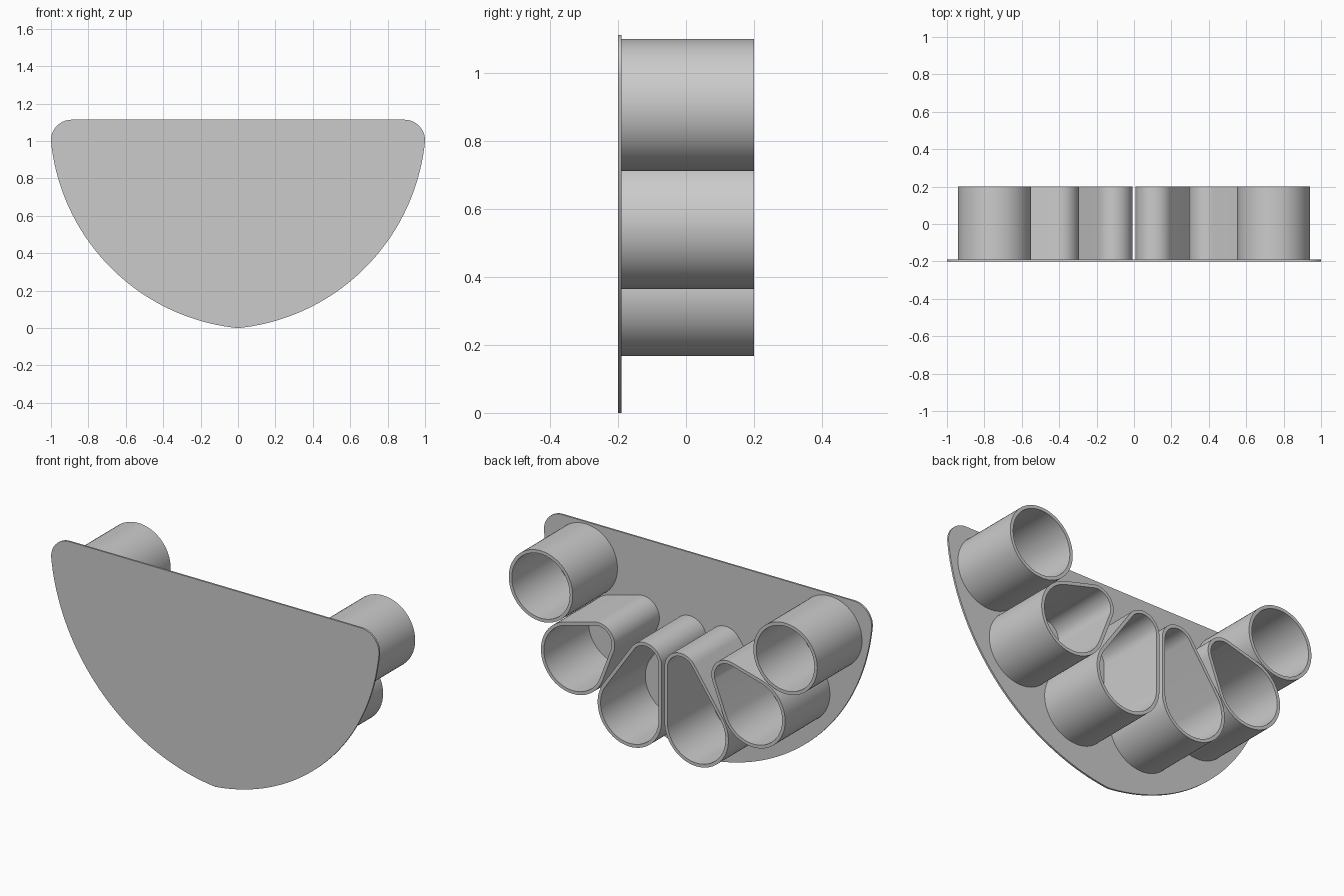
import bpy, bmesh
from math import pi, cos, sin, acos, atan2, hypot, sqrt, radians

cube = bpy.data.objects.get("Cube")
if cube:
    bpy.data.objects.remove(cube, do_unlink=True)

BACK, FLOOR, FRONT = 0.2, -0.19, -0.2
WALL = 0.018

grey = bpy.data.materials.new("light_grey")
grey.use_nodes = True
grey.diffuse_color = (0.6, 0.6, 0.6, 1)
grey.node_tree.nodes["Principled BSDF"].inputs["Base Color"].default_value = (0.6, 0.6, 0.6, 1)


def arc(cx, cz, r, a0, a1, n):
    """Points along an arc in the xz plane, both ends included."""
    steps = [a0 + (a1 - a0) * i / n for i in range(n + 1)]
    return [(cx + r * cos(a), cz + r * sin(a)) for a in steps]


def finish(name, bm):
    bmesh.ops.recalc_face_normals(bm, faces=bm.faces)
    mesh = bpy.data.meshes.new(name)
    bm.to_mesh(mesh)
    bm.free()
    mesh.materials.append(grey)
    mesh.shade_smooth()
    mesh.set_sharp_from_angle(angle=radians(10))
    obj = bpy.data.objects.new(name, mesh)
    bpy.context.collection.objects.link(obj)


def ring(bm, points, y):
    return [bm.verts.new((x, y, z)) for x, z in points]


def bridge(bm, a, b):
    for i in range(len(a)):
        j = (i + 1) % len(a)
        bm.faces.new((a[i], a[j], b[j], b[i]))


def tube(name, outer, inner):
    """Hollow tube standing on the plate, open at the back."""
    bm = bmesh.new()
    loops = [ring(bm, outer, FLOOR), ring(bm, outer, BACK),
             ring(bm, inner, BACK), ring(bm, inner, FLOOR)]
    for i in range(4):
        bridge(bm, loops[i], loops[(i + 1) % 4])
    finish(name, bm)


def circle(x, z, r):
    return arc(x, z, r, 0, 2 * pi, 72)[:-1]


def teardrop(big, tip, r_big, r_tip, inset=0):
    """Outline wrapped around a large circle and a small one."""
    dx, dz = tip[0] - big[0], tip[1] - big[1]
    axis = atan2(dz, dx)
    spread = acos((r_big - r_tip) / hypot(dx, dz))
    return (arc(*tip, r_tip - inset, axis - spread, axis + spread, 24)
            + arc(*big, r_big - inset, axis + spread, axis + 2 * pi - spread, 48))


# Face plate: two shallow arcs meeting in a point, rounded upper corners
cx, cz = -0.11, 1.11
radius = hypot(cx, cz)
start, end = atan2(-cz, -cx), atan2(1 - cz, 1 - cx)
half = arc(cx, cz, radius, start, end, 40) + arc(0.89, 1.004, 0.11, 0, pi / 2, 16)
outline = half + [(-x, z) for x, z in reversed(half[1:])]
bm = bmesh.new()
front, back = ring(bm, outline, FRONT), ring(bm, outline, FLOOR)
bridge(bm, front, back)
bm.faces.new(front)
bm.faces.new(back)
finish("face_plate", bm)

# Six tubes: a round one and two teardrops on each side
R, TIP = 0.195, 0.1
for side, s in (("left", 1), ("right", -1)):
    tube(side + "_round_tube", circle(s * 0.746, 0.907, R), circle(s * 0.746, 0.907, R - WALL))
    for label, big, tip in (("outer", (0.55, 0.56), (0.395, 0.70)),
                            ("inner", (0.204, 0.362), (0.109, 0.665))):
        big, tip = (s * big[0], big[1]), (s * tip[0], tip[1])
        tube(side + "_" + label + "_teardrop_tube",
             teardrop(big, tip, R, TIP), teardrop(big, tip, R, TIP, WALL))
